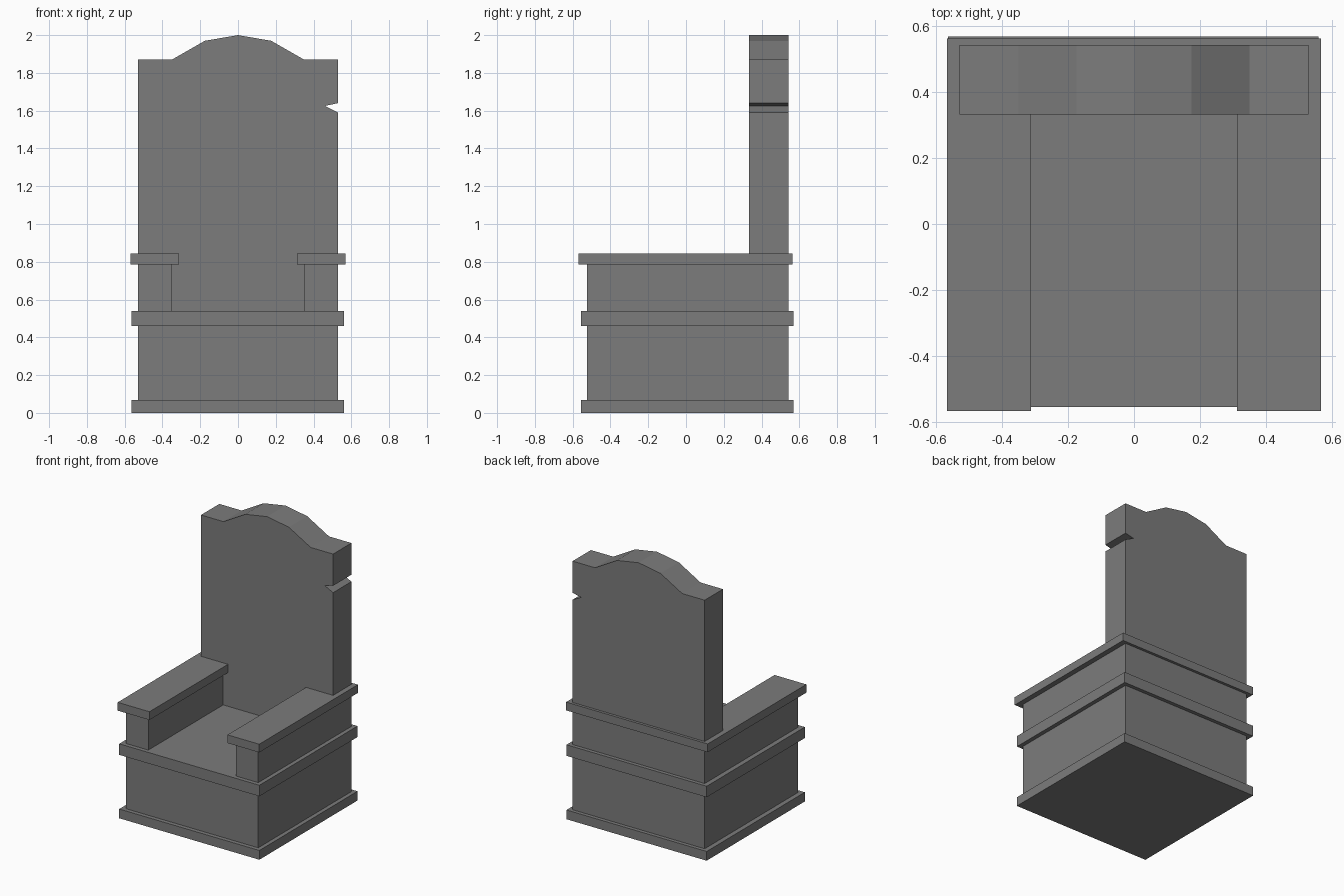
import bpy, bmesh

if "Cube" in bpy.data.objects:
    bpy.data.objects.remove(bpy.data.objects["Cube"])

stone = bpy.data.materials.new("grey stone")
stone.diffuse_color = (0.2, 0.2, 0.2, 1.0)
stone.use_nodes = True
stone.node_tree.nodes["Principled BSDF"].inputs["Base Color"].default_value = stone.diffuse_color


def finish(name, bm):
    bmesh.ops.recalc_face_normals(bm, faces=bm.faces[:])
    mesh = bpy.data.meshes.new(name)
    bm.to_mesh(mesh)
    bm.free()
    mesh.materials.append(stone)
    obj = bpy.data.objects.new(name, mesh)
    bpy.context.collection.objects.link(obj)
    return obj


def prism(name, points, offset):
    """Extrude a closed outline of 3D points along an offset."""
    bm = bmesh.new()
    face = bm.faces.new([bm.verts.new(p) for p in points])
    result = bmesh.ops.extrude_face_region(bm, geom=[face], use_keep_orig=True)
    moved = [g for g in result["geom"] if isinstance(g, bmesh.types.BMVert)]
    bmesh.ops.translate(bm, verts=moved, vec=offset)
    return finish(name, bm)


def box(name, x0, x1, y0, y1, z0, z1):
    outline = [(x0, y0, z0), (x1, y0, z0), (x1, y1, z0), (x0, y1, z0)]
    return prism(name, outline, (0, 0, z1 - z0))


# Plinth, seat block and overhanging seat slab
box("plinth", -0.565, 0.56, -0.555, 0.57, 0.0, 0.067)
box("seat_block", -0.53, 0.53, -0.525, 0.543, 0.067, 0.46)
box("seat_slab", -0.565, 0.56, -0.555, 0.57, 0.46, 0.54)

# Solid arm walls, stopping at the front of the backrest
for side, x0, x1 in (("left", -0.53, -0.352), ("right", 0.352, 0.53)):
    box(side + "_arm_wall", x0, x1, -0.525, 0.333, 0.54, 0.785)

# Armrest cap: one U shape that wraps round behind the backrest
cap = [(-0.568, -0.568), (-0.313, -0.568), (-0.313, 0.45), (0.313, 0.45),
       (0.313, -0.568), (0.568, -0.568), (0.568, 0.563), (-0.568, 0.563)]
prism("armrest_cap", [(x, y, 0.785) for x, y in cap], (0, 0, 0.06))

# Backrest: arched top with a chipped notch in the right edge
crest = [(0.53, 1.87), (0.35, 1.87), (0.175, 1.97)]
notch = [(0.53, 1.59), (0.46, 1.625), (0.53, 1.64)]
outline = ([(-0.53, 0.54), (0.53, 0.54)] + notch + crest + [(0, 2.0)]
           + [(-x, z) for x, z in reversed(crest)])
prism("backrest", [(x, 0.333, z) for x, z in outline], (0, 0.21, 0))
